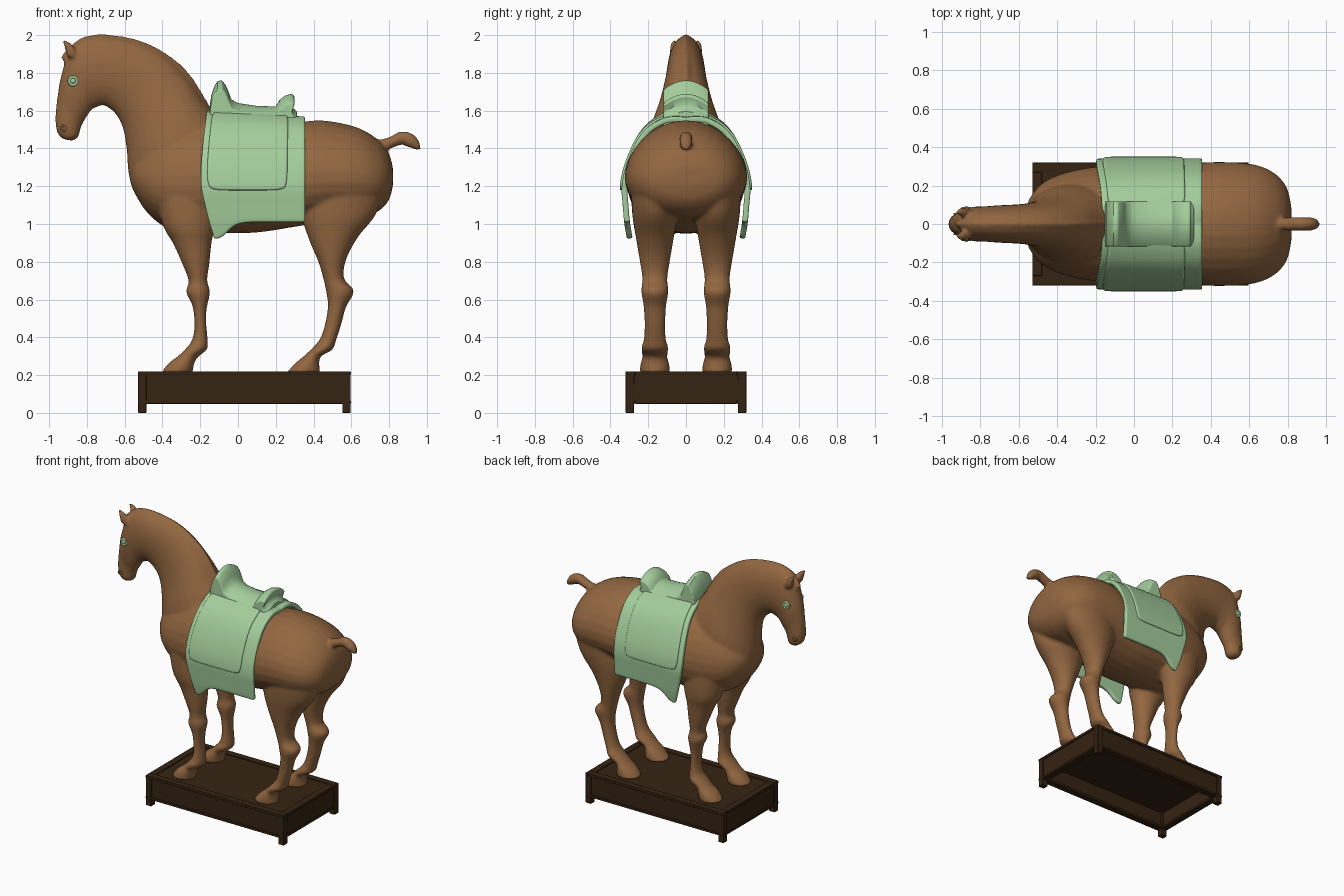
import bpy, bmesh, math
from mathutils import Vector

if "Cube" in bpy.data.objects:
    bpy.data.objects.remove(bpy.data.objects["Cube"])


def material(name, rgb):
    m = bpy.data.materials.new(name)
    m.diffuse_color = (*rgb, 1)
    m.use_nodes = True
    m.node_tree.nodes["Principled BSDF"].inputs["Base Color"].default_value = m.diffuse_color
    return m


BROWN = material("chestnut brown", (0.29, 0.135, 0.052))
GREEN = material("celadon green", (0.37, 0.61, 0.33))
DARK = material("dark wood", (0.036, 0.017, 0.006))


def finish(bm, name, mat, angle=40):
    bmesh.ops.recalc_face_normals(bm, faces=bm.faces)
    me = bpy.data.meshes.new(name)
    bm.to_mesh(me)
    bm.free()
    me.materials.append(mat)
    ob = bpy.data.objects.new(name, me)
    bpy.context.collection.objects.link(ob)
    bpy.ops.object.select_all(action='DESELECT')
    ob.select_set(True)
    bpy.context.view_layer.objects.active = ob
    bpy.ops.object.shade_smooth_by_angle(angle=math.radians(angle))
    return ob


def spline(pts, t):
    """Catmull-Rom interpolation of a list of tuples; t runs 0..len-1."""
    n = len(pts) - 1
    i = min(int(t), n - 1)
    f = t - i
    p = [Vector(pts[max(0, min(n, i + k))]) for k in (-1, 0, 1, 2)]
    return p[1] + 0.5 * f * (p[2] - p[0] + f * (2 * p[0] - 5 * p[1] + 4 * p[2] - p[3]
                             + f * (3 * (p[1] - p[2]) + p[3] - p[0])))


def loft(bm, rings, y=0, egg=0, seg=28, steps=5):
    """Each ring: x,z of one silhouette edge, x,z of the other, half width."""
    prev = None
    count = (len(rings) - 1) * steps
    for k in range(count + 1):
        ax, az, bx, bz, w = spline(rings, k / steps)
        ring = []
        for j in range(seg):
            a = 2 * math.pi * j / seg
            s, c = math.sin(a), math.cos(a)
            ring.append(bm.verts.new(((ax + bx) / 2 + (ax - bx) / 2 * s,
                                      y + w * c * (1 - egg * s),
                                      (az + bz) / 2 + (az - bz) / 2 * s)))
        if prev:
            for j in range(seg):
                bm.faces.new((prev[j], prev[j - 1], ring[j - 1], ring[j]))
        if k in (0, count):
            bm.faces.new(ring)
        prev = ring


# Horse: lofted limbs fused into one smooth skin
trunk = [(x, t, x, b, w) for x, t, b, w in (
    (.82, 1.30, 1.20, .09), (.795, 1.38, 1.12, .19), (.73, 1.455, 1.06, .265),
    (.62, 1.515, 1.03, .31), (.45, 1.548, 1.01, .322), (.30, 1.54, .985, .315),
    (.1, 1.55, .955, .31), (-.1, 1.575, .95, .305), (-.25, 1.56, .95, .29),
    (-.38, 1.52, .98, .26), (-.48, 1.44, 1.06, .21), (-.545, 1.36, 1.16, .13),
    (-.57, 1.29, 1.22, .05))]
neck_head = [(-.10, 1.55, -.40, 1.02, .22), (-.185, 1.66, -.56, 1.20, .20),
             (-.26, 1.77, -.59, 1.40, .15), (-.38, 1.89, -.61, 1.51, .118),
             (-.52, 1.963, -.65, 1.585, .104), (-.68, 1.995, -.71, 1.628, .098),
             (-.80, 1.99, -.755, 1.615, .092), (-.885, 1.935, -.775, 1.605, .09),
             (-.935, 1.79, -.812, 1.55, .078), (-.955, 1.68, -.832, 1.51, .063),
             (-.967, 1.56, -.838, 1.485, .058), (-.957, 1.485, -.85, 1.455, .052),
             (-.93, 1.452, -.88, 1.44, .03)]
mane = [(-.14, 1.61, -.18, 1.56, .02), (-.25, 1.787, -.30, 1.74, .022),
        (-.37, 1.897, -.40, 1.84, .022), (-.52, 1.972, -.54, 1.91, .022),
        (-.69, 2.003, -.69, 1.94, .022), (-.82, 1.99, -.80, 1.93, .02),
        (-.905, 1.925, -.87, 1.89, .02), (-.94, 1.88, -.91, 1.85, .015)]
tail = [(.72, 1.44, .74, 1.37, .03), (.80, 1.46, .81, 1.40, .034), (.86, 1.49, .87, 1.42, .034),
        (.92, 1.48, .89, 1.41, .034), (.955, 1.445, .92, 1.402, .032), (.97, 1.395, .945, 1.392, .02)]
front_leg = [(-.44, 1.2, -.10, 1.2, .11), (-.40, 1.0, -.12, 1.0, .11), (-.345, .90, -.14, .90, .09),
             (-.30, .80, -.15, .80, .076), (-.262, .70, -.163, .70, .063), (-.275, .64, -.148, .64, .07),
             (-.242, .57, -.166, .55, .057), (-.23, .47, -.168, .47, .053), (-.242, .39, -.16, .38, .057),
             (-.272, .345, -.165, .335, .072), (-.318, .30, -.213, .295, .066),
             (-.365, .265, -.232, .26, .076), (-.41, .21, -.24, .21, .08)]
hind_leg = [(.36, 1.25, .79, 1.25, .13), (.34, 1.05, .735, 1.06, .12), (.375, .92, .635, .93, .10),
            (.425, .80, .572, .81, .08), (.452, .71, .562, .71, .066), (.466, .645, .614, .645, .072),
            (.476, .57, .572, .56, .06), (.463, .48, .547, .47, .055), (.438, .40, .52, .385, .058),
            (.40, .35, .50, .335, .072), (.348, .30, .44, .30, .066),
            (.302, .262, .43, .26, .076), (.255, .21, .438, .21, .08)]
ear = [(-.905, 1.88, -.85, 1.89, .022), (-.918, 1.935, -.87, 1.94, .024),
       (-.93, 1.975, -.915, 1.975, .01)]
bm = bmesh.new()
loft(bm, trunk, egg=.12)
for part in (neck_head, mane, tail):
    loft(bm, part)
for side in (-1, 1):
    loft(bm, front_leg, y=.165 * side)
    loft(bm, hind_leg, y=.165 * side)
    loft(bm, ear, y=.062 * side)
horse = finish(bm, "horse", BROWN, 180)
mod = horse.modifiers.new("fuse", 'REMESH')
mod.mode, mod.voxel_size, mod.use_smooth_shade = 'VOXEL', .011, True
mod = horse.modifiers.new("soften", 'SMOOTH')
mod.factor, mod.iterations = .5, 5

# Saddle cloth section: front edge x, half width y, height z
DRAPE = [(-.165, 0, 1.605), (-.165, .06, 1.6), (-.168, .12, 1.58), (-.175, .2, 1.525),
         (-.185, .262, 1.44), (-.195, .316, 1.315), (-.195, .34, 1.2), (-.175, .335, 1.1),
         (-.15, .326, 1.0), (-.125, .312, .92)]


def drape(u, t, side, off=0):
    left, y, z = spline(DRAPE, t)
    z -= .042 * u * max(0, 1 - t / 4)
    lift = max(0, 1 - t / 5) * off
    return (left + (.355 - left) * u, side * (y + off), z + lift)


def sheet(name, nu, nv, point, thick):
    bm = bmesh.new()
    g = [[bm.verts.new(point(i / nu, j / nv)) for j in range(nv + 1)] for i in range(nu + 1)]
    for i in range(nu):
        for j in range(nv):
            bm.faces.new((g[i][j], g[i + 1][j], g[i + 1][j + 1], g[i][j + 1]))
    ob = finish(bm, name, GREEN)
    # make the outside face away from the horse
    me = ob.data
    if sum(p.normal.y * p.center.y for p in me.polygons) < 0:
        me.flip_normals()
    m = ob.modifiers.new("thickness", 'SOLIDIFY')
    m.thickness, m.offset = thick, -1
    m = ob.modifiers.new("round", 'BEVEL')
    m.width, m.segments, m.limit_method = min(.008, thick * .4), 2, 'ANGLE'
    m.angle_limit = math.radians(50)


def cloth_point(u, v):
    v = 2 * v - 1
    reach = 7.9 + 1.1 * math.exp(-(u / .2) ** 2)
    return drape(u, abs(v) * reach, 1 if v > 0 else -1)


sheet("saddle_cloth", 28, 64, cloth_point, .03)

# Raised side flaps with rounded corners
for side, label in ((-1, "near"), (1, "far")):
    def flap_point(a, b):
        a, b = 2 * a - 1, 2 * b - 1
        sa = a * (1 - .06 * b ** 8)
        sb = b * (1 - .06 * a ** 8)
        return drape(.445 + .385 * sa, 3.85 + 2.35 * sb, side, .01)
    sheet(label + "_flap", 24, 24, flap_point, .02)

# Saddle: side profile swept across and arched over the back
PROFILE = [(-.15, 1.56), (-.15, 1.62), (-.142, 1.68), (-.125, 1.73), (-.108, 1.757), (-.085, 1.76),
           (-.065, 1.735), (-.05, 1.70), (-.035, 1.66), (0, 1.64), (.1, 1.625), (.2, 1.622),
           (.218, 1.655), (.25, 1.68), (.287, 1.69), (.30, 1.675), (.285, 1.635), (.295, 1.61),
           (.312, 1.595), (.312, 1.53)]
bm = bmesh.new()
slices = []
for k in range(15):
    y = -.118 + .236 * k / 14
    slices.append([bm.verts.new((x, y, z - 3.4 * y * y)) for x, z in PROFILE])
for s, e in zip(slices, slices[1:]):
    for j in range(len(PROFILE)):
        bm.faces.new((s[j - 1], s[j], e[j], e[j - 1]))
bm.faces.new(slices[0])
bm.faces.new(slices[-1])
saddle = finish(bm, "saddle", GREEN, 45)
mod = saddle.modifiers.new("round", 'BEVEL')
mod.width, mod.segments, mod.limit_method = .006, 2, 'ANGLE'
mod.angle_limit = math.radians(50)


# Eyes and nostrils
def ring(name, loc, big, small, mat):
    bpy.ops.mesh.primitive_torus_add(location=loc, rotation=(math.pi / 2, 0, 0), major_radius=big,
                                     minor_radius=small, major_segments=24, minor_segments=8)
    ob = bpy.context.object
    ob.name = name
    ob.data.materials.append(mat)
    bpy.ops.object.shade_smooth()


for side in (-1, 1):
    ring("eye_rim", (-.873, .08 * side, 1.757), .021, .008, GREEN)
    bpy.ops.mesh.primitive_uv_sphere_add(segments=16, ring_count=10, radius=.016,
                                         location=(-.873, .077 * side, 1.757))
    eye = bpy.context.object
    eye.name = "eye"
    eye.data.materials.append(GREEN)
    bpy.ops.object.shade_smooth()
    ring("nostril", (-.922, .053 * side, 1.507), .014, .005, BROWN)


# Wooden stand: hollow underneath, with posts, rails and recessed panels
def box(bm, x0, x1, y0, y1, z0, z1):
    r = bmesh.ops.create_cube(bm, size=1)
    for v in r['verts']:
        v.co = ((x0 + x1) / 2 + v.co.x * (x1 - x0), (y0 + y1) / 2 + v.co.y * (y1 - y0),
                (z0 + z1) / 2 + v.co.z * (z1 - z0))


X0, X1, Y = -.53, .597, .32
bm = bmesh.new()
box(bm, X0 + .02, X1 - .02, -Y + .02, Y - .02, .18, .214)
for s in (-1, 1):
    ya, yb = sorted((s * Y, s * (Y - .05)))
    pa, pb = sorted((s * (Y - .008), s * (Y - .03)))
    xa, xb = (X0, X0 + .05) if s < 0 else (X1 - .05, X1)
    qa, qb = (X0 + .008, X0 + .03) if s < 0 else (X1 - .03, X1 - .008)
    for z0, z1 in ((.048, .066), (.2, .22)):
        box(bm, X0, X1, ya, yb, z0, z1)
        box(bm, xa, xb, -Y + .05, Y - .05, z0, z1)
    box(bm, X0 + .03, X1 - .03, pa, pb, .05, .21)
    box(bm, qa, qb, -Y + .03, Y - .03, .05, .21)
    for x in (X0, X1 - .046):
        box(bm, x + .001, x + .045, min(s * Y, s * (Y - .046)) + .001,
            max(s * Y, s * (Y - .046)) - .001, 0, .219)
stand = finish(bm, "stand", DARK)
mod = stand.modifiers.new("round", 'BEVEL')
mod.width, mod.segments = .003, 2
